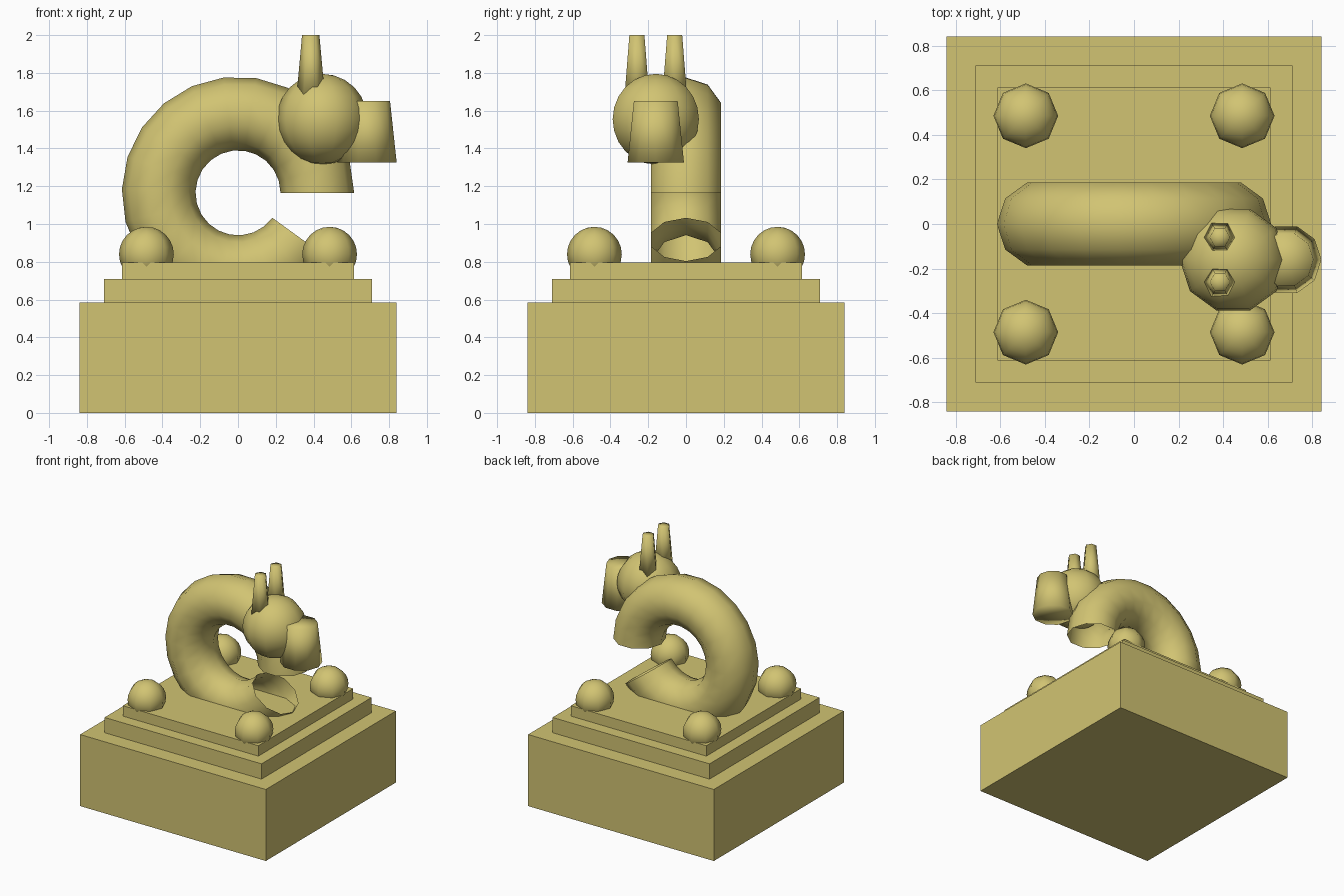
import bpy, bmesh, math
from mathutils import Matrix

if "Cube" in bpy.data.objects:
    bpy.data.objects.remove(bpy.data.objects["Cube"], do_unlink=True)

BRASS = (0.64, 0.55, 0.17, 1)
mat = bpy.data.materials.new("pale_brass")
mat.use_nodes = True
mat.diffuse_color = BRASS
mat.node_tree.nodes["Principled BSDF"].inputs["Base Color"].default_value = BRASS


def finish(name, bm, location, smooth=True):
    """Turn a bmesh into a named, coloured object."""
    mesh = bpy.data.meshes.new(name)
    for face in bm.faces:
        face.smooth = smooth
    bm.to_mesh(mesh)
    bm.free()
    mesh.materials.append(mat)
    obj = bpy.data.objects.new(name, mesh)
    obj.location = location
    bpy.context.collection.objects.link(obj)
    return obj


def slab(name, half, bottom, top):
    bm = bmesh.new()
    size = Matrix.Diagonal((2 * half, 2 * half, top - bottom, 1))
    bmesh.ops.create_cube(bm, size=1, matrix=size)
    finish(name, bm, (0, 0, (bottom + top) / 2), smooth=False)


def ball(name, location, radius, sides, turn=0):
    bm = bmesh.new()
    bmesh.ops.create_uvsphere(bm, u_segments=sides, v_segments=12, radius=radius,
                              matrix=Matrix.Rotation(turn, 4, 'Z'))
    finish(name, bm, location)


def taper(name, x, y, bottom, top, r_bottom, r_top, sides):
    """Upright tapered peg with a vertex on +x and soft fan caps."""
    bm = bmesh.new()
    bmesh.ops.create_cone(bm, cap_ends=True, cap_tris=True, segments=sides,
                          radius1=r_bottom, radius2=r_top, depth=top - bottom,
                          matrix=Matrix.Rotation(math.pi / 2, 4, 'Z'))
    finish(name, bm, (x, y, (bottom + top) / 2))


def open_ring(name, location, major, minor, sweep, steps, sides):
    """Partial upright torus with open ends, starting at +x and going over the top."""
    bm = bmesh.new()
    rings = []
    for i in range(steps + 1):
        a = sweep * i / steps
        ring = []
        for j in range(sides):
            b = math.tau * j / sides
            r = major + minor * math.cos(b)
            ring.append(bm.verts.new((r * math.cos(a), minor * math.sin(b), r * math.sin(a))))
        rings.append(ring)
    for ring, following in zip(rings, rings[1:]):
        for j in range(sides):
            k = (j + 1) % sides
            bm.faces.new((ring[j], ring[k], following[k], following[j]))
    bmesh.ops.recalc_face_normals(bm, faces=bm.faces)
    finish(name, bm, location)


# Stepped pedestal
slab("base_block", 0.84, 0, 0.585)
slab("middle_step", 0.71, 0.585, 0.71)
slab("top_step", 0.613, 0.71, 0.795)

# Corner balls
for side, x in (("left", 0.485), ("right", -0.485)):
    for end, y in (("front", -0.485), ("back", 0.485)):
        ball(f"{end}_{side}_ball", (x, y, 0.84), 0.145, 8)

# Curled body
open_ring("curled_body", (0, 0, 1.165), 0.42, 0.195, math.radians(324), 20, 10)

# Head, snout and horns
ball("head", (0.445, -0.16, 1.555), 0.24, 10, math.pi / 2)
taper("snout", 0.683, -0.16, 1.325, 1.65, 0.157, 0.122, 10)
for end, y in (("front", -0.26), ("back", -0.06)):
    taper(f"{end}_horn", 0.385, y, 1.68, 2.0, 0.075, 0.046, 6)
